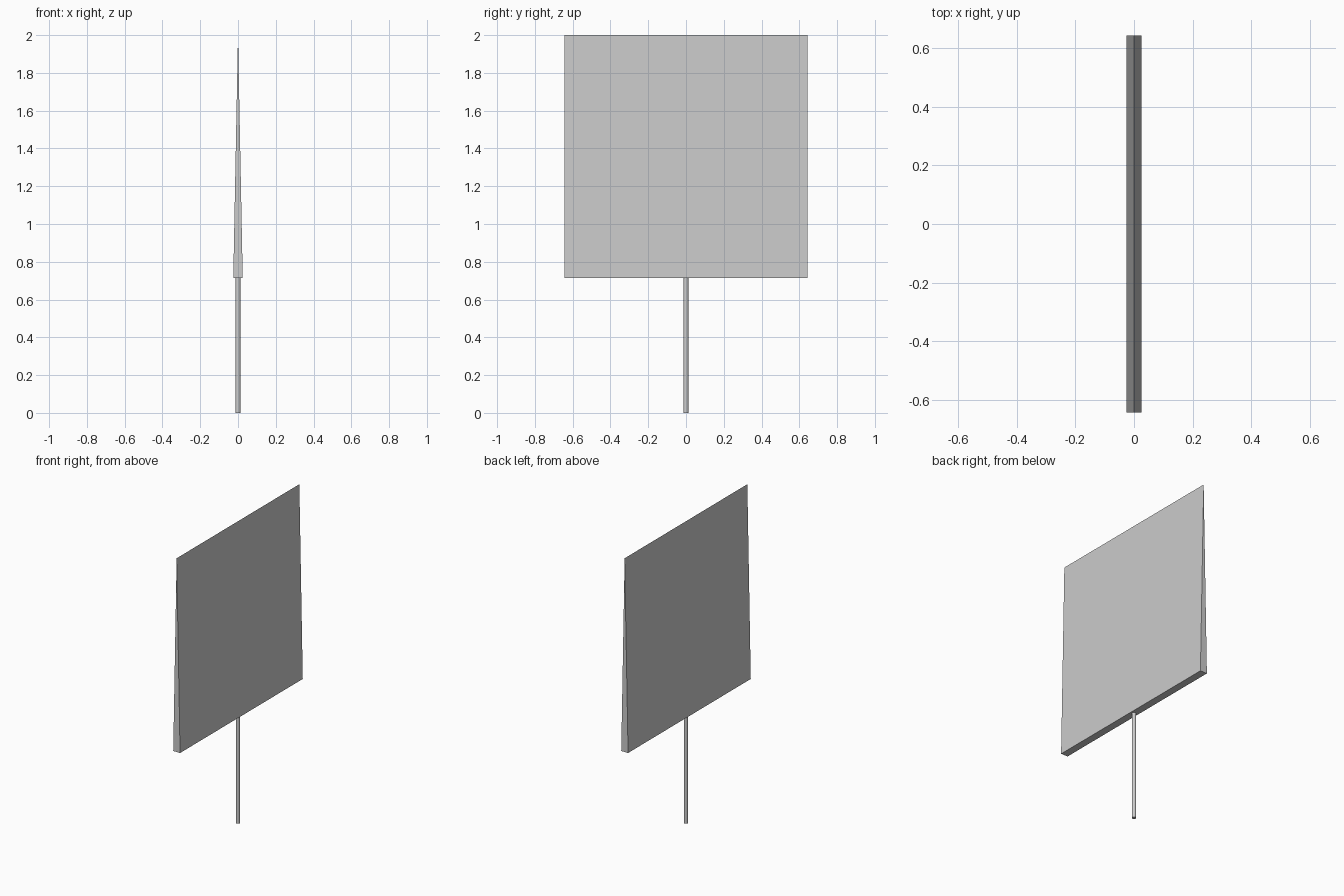
import bpy, bmesh

if "Cube" in bpy.data.objects:
    bpy.data.objects.remove(bpy.data.objects["Cube"])

POST_H = 0.715   # where the panel sits on the post
TOP = 2.0
HALF_W = 0.643   # half width of the panel along y
HALF_T = 0.025   # half thickness at the panel's lower edge

# Panel: tapered slab, narrowing to a ridge at the top
bm = bmesh.new()
profile = [(-HALF_T, POST_H), (HALF_T, POST_H), (0, TOP)]
face = bm.faces.new([bm.verts.new((x, -HALF_W, z)) for x, z in profile])
ext = bmesh.ops.extrude_face_region(bm, geom=[face])
moved = [v for v in ext["geom"] if isinstance(v, bmesh.types.BMVert)]
bmesh.ops.translate(bm, verts=moved, vec=(0, 2 * HALF_W, 0))
bmesh.ops.recalc_face_normals(bm, faces=bm.faces)
mesh = bpy.data.meshes.new("panel")
bm.to_mesh(mesh)
bm.free()
bpy.context.collection.objects.link(bpy.data.objects.new("panel", mesh))

# Post: slim round stake under the panel
bpy.ops.mesh.primitive_cylinder_add(vertices=16, radius=0.013, depth=POST_H,
                                    location=(0, 0, POST_H / 2))
bpy.context.object.name = "post"
bpy.ops.object.shade_smooth_by_angle()
